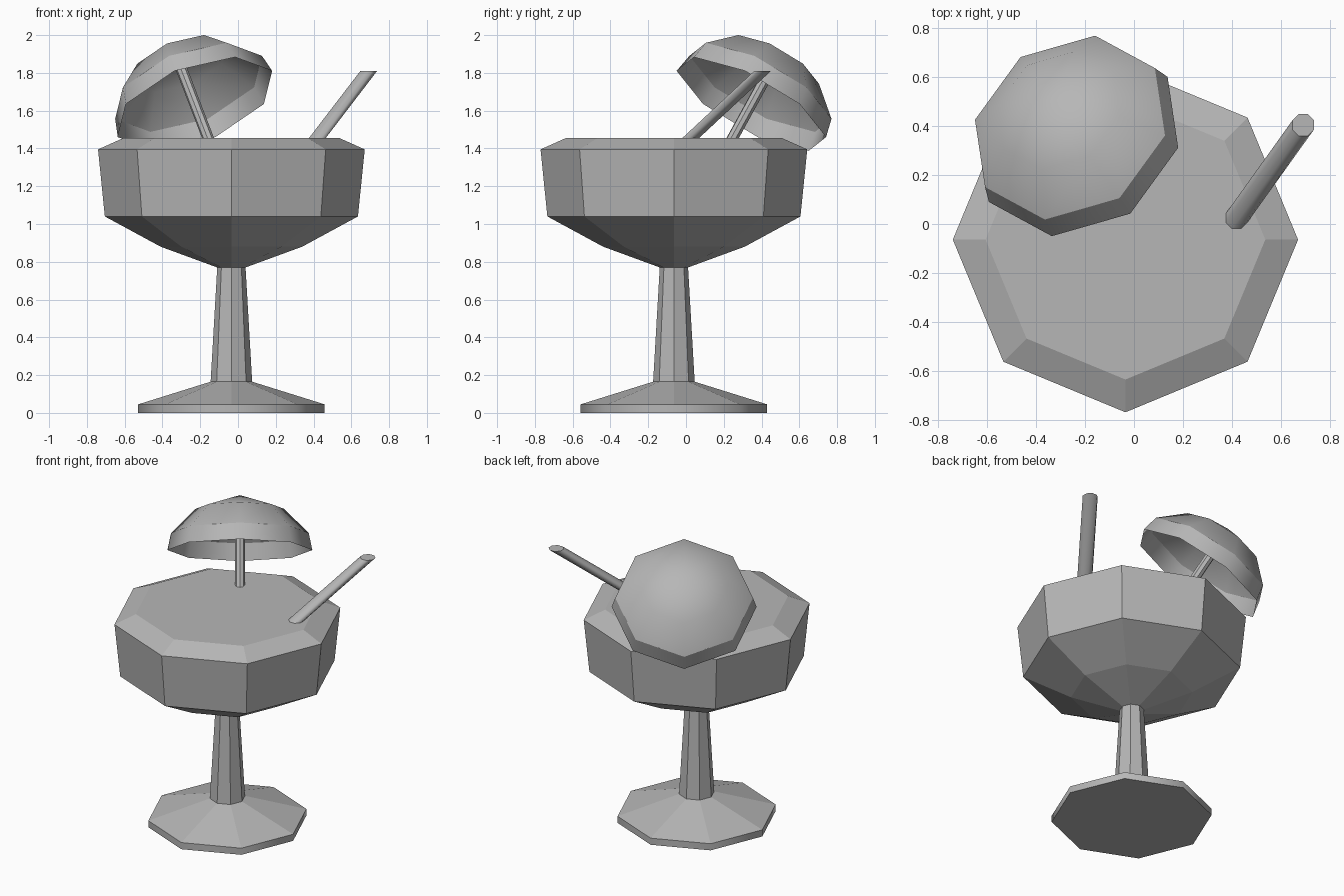
import bpy, bmesh
from math import sin, cos, pi, radians
from mathutils import Matrix, Vector

if "Cube" in bpy.data.objects:
    bpy.data.objects.remove(bpy.data.objects["Cube"])

SIDES = 8
grey = bpy.data.materials.new("mid_grey")
grey.diffuse_color = (0.47, 0.47, 0.47, 1)
grey.use_nodes = True
grey.node_tree.nodes["Principled BSDF"].inputs["Base Color"].default_value = grey.diffuse_color


def loft(name, rings, matrix=None, caps=True, turn=0.0, smooth=(), sharp=()):
    """Eight-sided rings (x, y, z, radius) joined in order; radius 0 makes a point.
    smooth: bands shaded smooth; sharp: ring numbers whose edges stay crisp."""
    bm = bmesh.new()
    loops = []
    for x, y, z, r in rings:
        n = SIDES if r > 0 else 1
        loops.append([bm.verts.new((x + r * cos(turn + 2 * pi * i / SIDES),
                                    y + r * sin(turn + 2 * pi * i / SIDES), z))
                      for i in range(n)])
    for band, (a, b) in enumerate(zip(loops, loops[1:])):
        for i in range(SIDES):
            j = (i + 1) % SIDES
            top = (b[0],) if len(b) == 1 else (b[j], b[i])
            bm.faces.new((a[i], a[j], *top)).smooth = band in smooth
    if caps:
        bm.faces.new(loops[0][::-1])
        bm.faces.new(loops[-1])
    for k in sharp:
        for i in range(SIDES):
            bm.edges.get((loops[k][i], loops[k][(i + 1) % SIDES])).smooth = False
    mesh = bpy.data.meshes.new(name)
    bm.to_mesh(mesh)
    bm.free()
    mesh.materials.append(grey)
    obj = bpy.data.objects.new(name, mesh)
    if matrix:
        obj.matrix_world = matrix
    bpy.context.collection.objects.link(obj)
    return obj


# Glass: foot, stem, bowl and flat drink surface as one turned profile
GX, GY = -0.035, -0.064
profile = [(0.494, 0.0), (0.494, 0.045), (0.11, 0.165), (0.075, 0.77),
           (0.375, 0.88), (0.67, 1.04), (0.706, 1.395), (0.572, 1.455)]
loft("cocktail_glass", [(GX, GY, z, r) for r, z in profile], smooth={0})

# Straw: slanted tube with level ends
low, high = Vector((0.42, 0.025, 1.455)), Vector((0.692, 0.405, 1.81))
start = low - (high - low) * 0.15
loft("straw", [(*start, 0.048), (*high, 0.048)], turn=pi / 8, smooth={0})

# Parasol frame: origin at the upper canopy ring, local z along the stick
tilt = (Matrix.Translation((-0.31, 0.463, 1.849))
        @ Matrix.Rotation(radians(125), 4, 'Z')
        @ Matrix.Rotation(radians(33.8), 4, 'Y'))

# Parasol canopy: open shell, rounded, with a crisp edge above the rim band
loft("parasol_canopy",
     [(0, 0, -0.257, 0.446), (0, 0, -0.151, 0.424),
      (0, 0, 0, 0.272), (0, 0, 0.085, 0)],
     tilt, caps=False, smooth={0, 1, 2}, sharp={1})

# Parasol stick
loft("parasol_stick", [(0, 0, -0.53, 0.03), (0, 0, 0.07, 0.03)], tilt)
